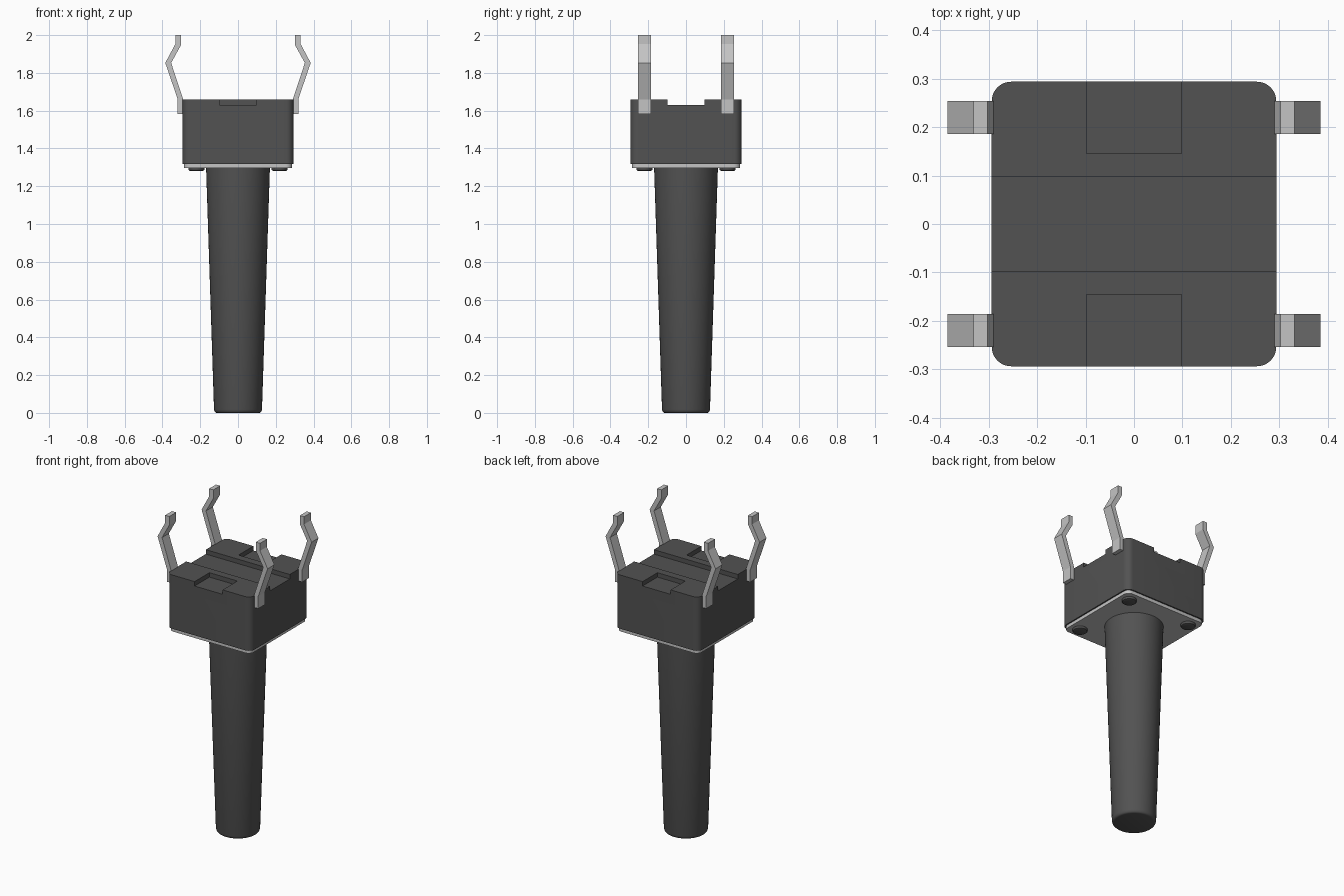
import bpy, bmesh, math

default = bpy.data.objects.get("Cube")
if default:
    bpy.data.objects.remove(default, do_unlink=True)


def material(name, rgb, roughness):
    m = bpy.data.materials.new(name)
    m.use_nodes = True
    m.diffuse_color = (*rgb, 1)
    bsdf = next(n for n in m.node_tree.nodes if n.type == "BSDF_PRINCIPLED")
    bsdf.inputs["Base Color"].default_value = (*rgb, 1)
    bsdf.inputs["Roughness"].default_value = roughness
    return m


DARK = material("dark plastic", (0.085, 0.085, 0.085), 0.6)
METAL = material("light metal", (0.55, 0.55, 0.55), 0.4)


def finish(name, bm, mat, smooth=True):
    bmesh.ops.recalc_face_normals(bm, faces=bm.faces)
    mesh = bpy.data.meshes.new(name)
    bm.to_mesh(mesh)
    bm.free()
    mesh.materials.append(mat)
    ob = bpy.data.objects.new(name, mesh)
    bpy.context.collection.objects.link(ob)
    bpy.ops.object.select_all(action="DESELECT")
    ob.select_set(True)
    bpy.context.view_layer.objects.active = ob
    if smooth:
        bpy.ops.object.shade_smooth_by_angle(angle=math.radians(35))
    return ob


def prism(points, offset):
    """Extrude a closed outline by an offset vector."""
    bm = bmesh.new()
    face = bm.faces.new([bm.verts.new(p) for p in points])
    new = bmesh.ops.extrude_face_region(bm, geom=[face])["geom"]
    bmesh.ops.translate(bm, vec=offset,
                        verts=[v for v in new if isinstance(v, bmesh.types.BMVert)])
    return bm


def rounded_square(half, radius, z, steps=8):
    pts = []
    for k, (sx, sy) in enumerate([(1, 1), (-1, 1), (-1, -1), (1, -1)]):
        for i in range(steps + 1):
            a = math.pi / 2 * (k + i / steps)
            pts.append((sx * (half - radius) + radius * math.cos(a),
                        sy * (half - radius) + radius * math.sin(a), z))
    return pts


def lathe(profile, x=0, y=0, sides=64):
    """Closed solid of revolution from (radius, z) pairs."""
    bm = bmesh.new()
    rings = [[bm.verts.new((x + r * math.cos(2 * math.pi * i / sides),
                            y + r * math.sin(2 * math.pi * i / sides), z))
              for i in range(sides)] for r, z in profile]
    for a, b in zip(rings, rings[1:]):
        for i in range(sides):
            j = (i + 1) % sides
            bm.faces.new((a[i], a[j], b[j], b[i]))
    bm.faces.new(rings[0])
    bm.faces.new(rings[-1])
    return bm


# Housing with a channel across the top and an open pocket at front and back
BODY = 0.294
housing = finish("housing", prism(rounded_square(BODY, 0.04, 1.318), (0, 0, 0.34)), DARK, False)


def cut(x, y0, y1):
    z = 1.630
    tool = finish("cutter", prism([(-x, y0, z), (x, y0, z), (x, y1, z), (-x, y1, z)],
                                  (0, 0, 0.1)), DARK, False)
    tool.hide_render = True
    bpy.context.view_layer.objects.active = housing
    mod = housing.modifiers.new("cut", "BOOLEAN")
    mod.operation, mod.solver, mod.object = "DIFFERENCE", "EXACT", tool
    bpy.ops.object.modifier_apply(modifier=mod.name)
    bpy.data.objects.remove(tool, do_unlink=True)


cut(0.4, -0.098, 0.098)
cut(0.098, -0.4, -0.146)
cut(0.098, 0.146, 0.4)
bpy.ops.object.select_all(action="DESELECT")
housing.select_set(True)
bpy.context.view_layer.objects.active = housing
bpy.ops.object.shade_smooth_by_angle(angle=math.radians(35))

# Metal cover plate under the housing
finish("cover_plate", prism(rounded_square(0.286, 0.035, 1.297), (0, 0, 0.023)), METAL)

# Long tapered push button with a rounded tip
finish("button_stem", lathe([(0.113, 0.0), (0.119, 0.002), (0.124, 0.007),
                             (0.127, 0.018), (0.169, 1.30)]), DARK)

# Rivet heads in the plate corners and bent terminal legs
outer = [(0.319, 1.583), (0.319, 1.66), (0.385, 1.853), (0.332, 1.952), (0.332, 2.0)]
inner = [(0.303, 2.0), (0.303, 1.945), (0.354, 1.853), (0.290, 1.66), (0.290, 1.583)]
for sy, end in ((-1, "front"), (1, "back")):
    for sx, side in ((1, "left"), (-1, "right")):
        finish(f"{end}_{side}_rivet",
               lathe([(0.034, 1.281), (0.040, 1.284), (0.043, 1.290), (0.043, 1.30)],
                     sx * 0.22, sy * 0.22, 32), DARK)
        outline = [(sx * x, sy * 0.22 - 0.034, z) for x, z in outer + inner]
        leg = finish(f"{end}_{side}_leg", prism(outline, (0, 0.068, 0)), METAL, False)
